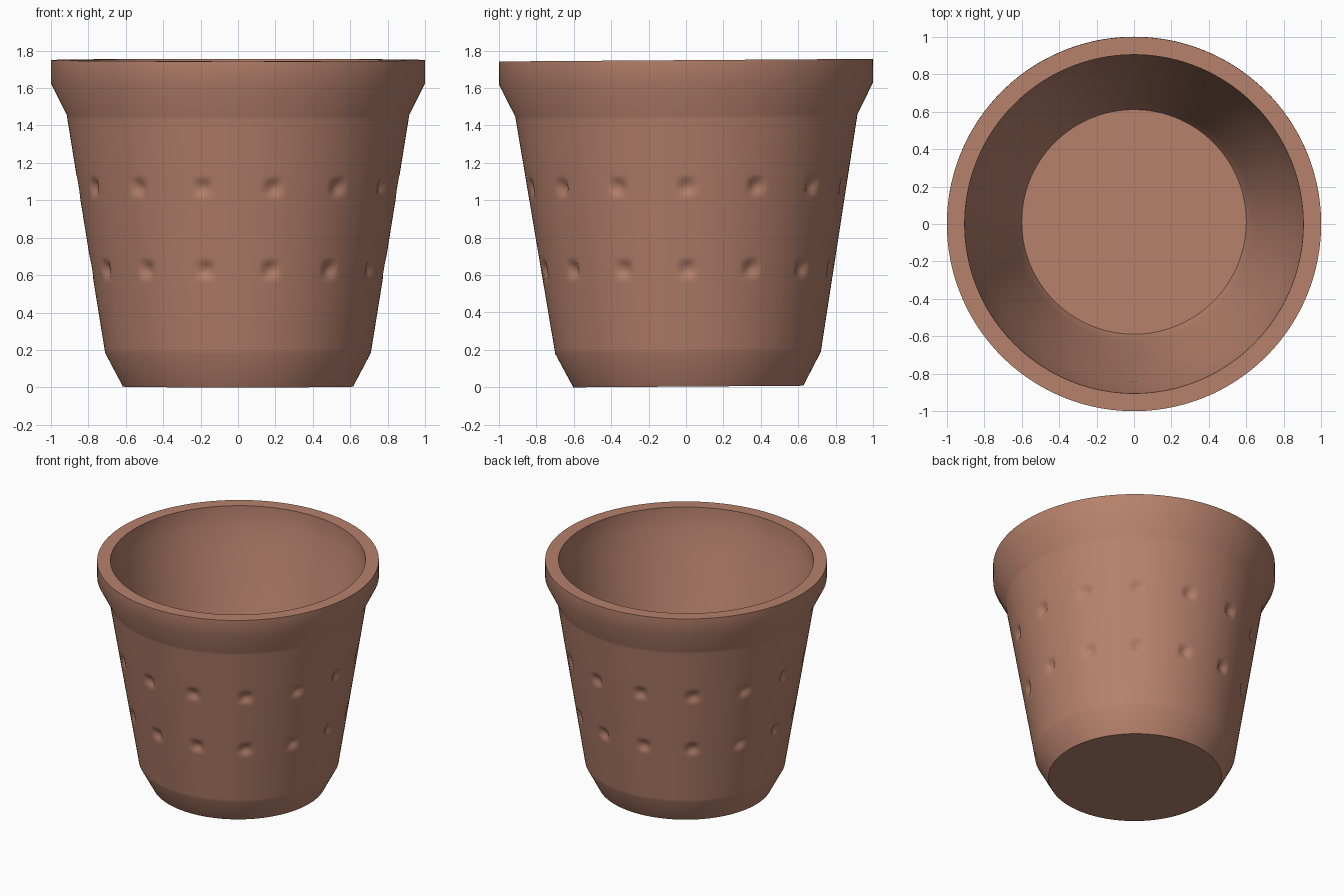
import bpy, bmesh
from math import sin, cos, pi, exp, radians

cube = bpy.data.objects.get("Cube")
if cube:
    bpy.data.objects.remove(cube)

DENTS = 14                    # dents around each row
SEGMENTS = DENTS * 16
DENT_ROWS = (1.07, 0.63)      # heights of the two rows
DENT_DEPTH = 0.022
DENT_SIZE = 0.036

# Pot section (radius, height): foot, wall, rim, inner wall, floor
FOOT, SHOULDER = (0.71, 0.18), (0.915, 1.45)
RIM = [(1.0, 1.62), (1.0, 1.745), (0.905, 1.745), (0.9, 1.6), (0.845, 1.45)]
INNER = [(0.635, 0.18), (0.6, 0.11)]
WALL_STEPS = 64


def wall_point(t):
    return tuple(a + (b - a) * t for a, b in zip(FOOT, SHOULDER))


wall = [wall_point(i / WALL_STEPS) for i in range(WALL_STEPS + 1)]
profile = [(0.615, 0)] + wall + RIM + INNER


def dent(radius, z, angle):
    """Depth of the thumb-pressed dents at a point of the outer wall."""
    spacing = 2 * pi / DENTS
    offset = (angle + spacing / 2) % spacing - spacing / 2
    across = offset * radius
    return sum(DENT_DEPTH * exp(-((across / DENT_SIZE) ** 4 + ((z - row) / DENT_SIZE) ** 4))
               for row in DENT_ROWS)


# Lathe the section, pressing the dents into the outer wall only
bm = bmesh.new()
rings = []
for i, (radius, z) in enumerate(profile):
    on_wall = 1 <= i <= len(wall)
    ring = []
    for s in range(SEGMENTS):
        angle = 2 * pi * s / SEGMENTS
        r = radius - (dent(radius, z, angle) if on_wall else 0)
        ring.append(bm.verts.new((r * cos(angle), r * sin(angle), z)))
    rings.append(ring)

for lower, upper in zip(rings, rings[1:]):
    for s in range(SEGMENTS):
        n = (s + 1) % SEGMENTS
        bm.faces.new((lower[s], lower[n], upper[n], upper[s]))

# Underside and inside floor
bm.faces.new(reversed(rings[0]))
bm.faces.new(rings[-1])
bmesh.ops.recalc_face_normals(bm, faces=bm.faces)

mesh = bpy.data.meshes.new("flower_pot")
bm.to_mesh(mesh)
bm.free()
pot = bpy.data.objects.new("flower_pot", mesh)
bpy.context.collection.objects.link(pot)

# Slight natural lean
pot.rotation_euler.x = radians(0.4)
pot.location = (0, 0.012, 0.004)

# Terracotta
clay = bpy.data.materials.new("terracotta")
clay.use_nodes = True
colour = (0.47, 0.22, 0.15, 1)
clay.diffuse_color = colour
shader = clay.node_tree.nodes["Principled BSDF"]
shader.inputs["Base Color"].default_value = colour
shader.inputs["Roughness"].default_value = 0.85
mesh.materials.append(clay)

bpy.context.view_layer.objects.active = pot
pot.select_set(True)
bpy.ops.object.shade_smooth_by_angle(angle=radians(35))
